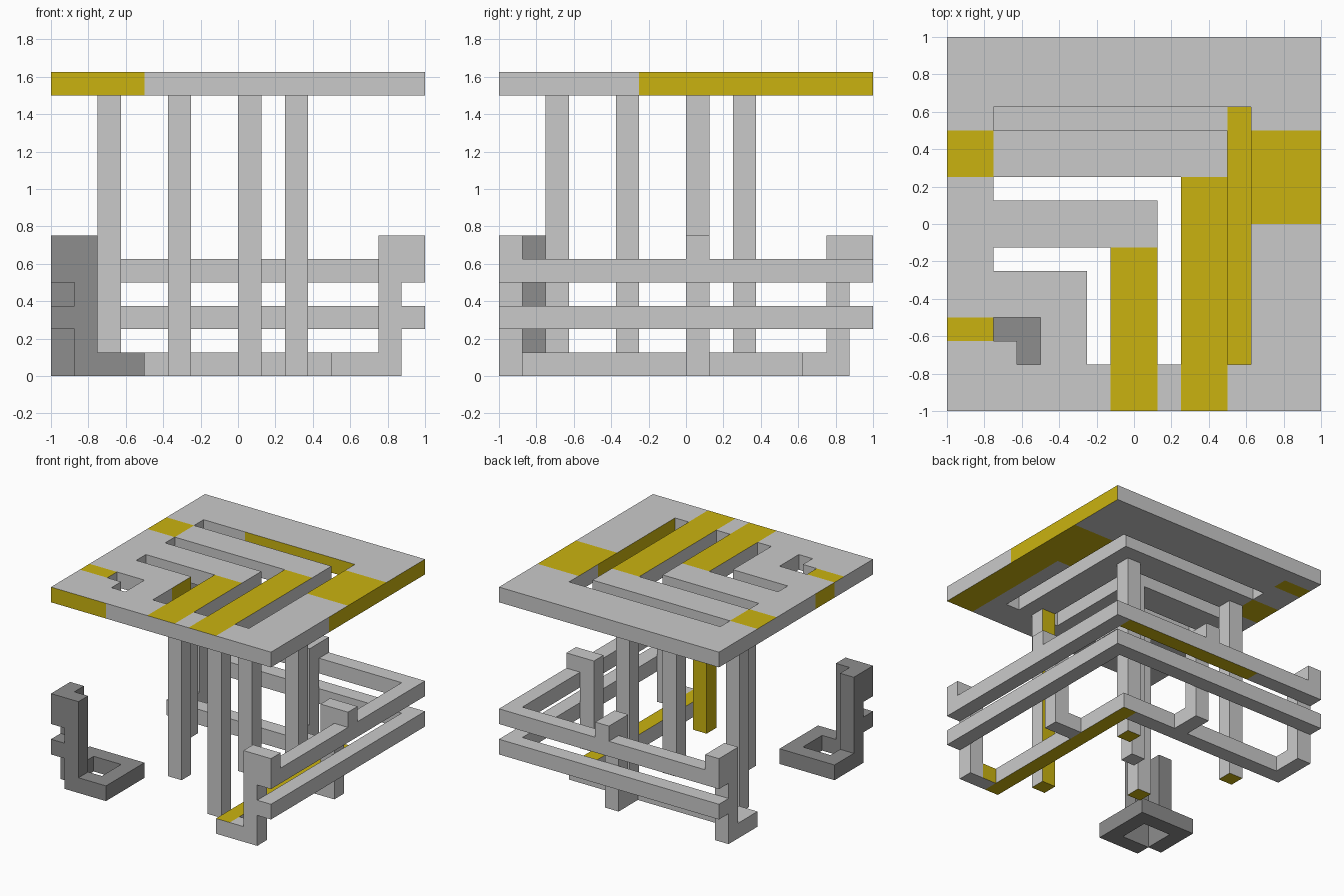
import bpy, bmesh, math
from mathutils import Vector

cube = bpy.data.objects.get("Cube")
if cube:
    bpy.data.objects.remove(cube, do_unlink=True)

U = 0.125  # grid module; all parts are laid out in modules from the front right corner


def material(name, rgb):
    m = bpy.data.materials.new(name)
    m.use_nodes = True
    m.diffuse_color = (*rgb, 1)
    bsdf = next(n for n in m.node_tree.nodes if n.type == 'BSDF_PRINCIPLED')
    bsdf.inputs["Base Color"].default_value = (*rgb, 1)
    return m


GREY = material("light_grey", (0.59, 0.59, 0.59))
DARK = material("dark_grey", (0.27, 0.27, 0.27))
YELLOW = material("mustard_yellow", (0.59, 0.45, 0.005))

DIRS = {'+x': (1, 0, 0), '-x': (-1, 0, 0), '+y': (0, 1, 0),
        '-y': (0, -1, 0), '+z': (0, 0, 1), '-z': (0, 0, -1)}


def cells(*boxes):
    """Grid cells filled by boxes (x0, x1, y0, y1, z0, z1)."""
    return {(x, y, z) for a, b, c, d, e, f in boxes
            for x in range(a, b) for y in range(c, d) for z in range(e, f)}


def mirrored(*boxes):
    """The boxes plus their copies across the plan diagonal."""
    return list(boxes) + [(c, d, a, b, e, f) for a, b, c, d, e, f in boxes]


def build(name, filled, base, paint=()):
    """Skin the filled cells; paint holds (direction, box) rules for yellow."""
    bm = bmesh.new()
    verts = {}

    def vert(p):
        key = tuple(round(c) for c in p)
        if key not in verts:
            verts[key] = bm.verts.new(((key[0] - 8) * U, (key[1] - 8) * U, key[2] * U))
        return verts[key]

    for cell in filled:
        mid = Vector(cell) + Vector((0.5, 0.5, 0.5))
        for side, d in DIRS.items():
            if tuple(c + k for c, k in zip(cell, d)) in filled:
                continue
            n = Vector(d)
            s = Vector((d[1], d[2], d[0]))
            t = n.cross(s)
            c = mid + n / 2
            face = bm.faces.new([vert(c + (s * a + t * b) / 2)
                                 for a, b in ((-1, -1), (1, -1), (1, 1), (-1, 1))])
            face.material_index = int(any(
                side == ps and all(box[2 * i] <= c[i] <= box[2 * i + 1] for i in range(3))
                for ps, box in paint))
    bm.normal_update()
    # merge the cell faces into large flat panels
    bmesh.ops.dissolve_limit(bm, angle_limit=math.radians(1), verts=bm.verts[:],
                             edges=bm.edges[:], delimit={'MATERIAL'})
    mesh = bpy.data.meshes.new(name)
    bm.to_mesh(mesh)
    bm.free()
    mesh.materials.append(base)
    mesh.materials.append(YELLOW)
    ob = bpy.data.objects.new(name, mesh)
    bpy.context.collection.objects.link(ob)
    return ob


# Top slab with nested L-shaped slots
slots = mirrored((2, 13, 12, 13, 12, 13), (2, 10, 9, 10, 12, 13),
                 (2, 7, 6, 7, 12, 13), (2, 4, 3, 4, 12, 13))
slab_paint = [('+z', (a, b, c, d, 13, 13)) for a, b, c, d in (
    (0, 2, 10, 12), (0, 2, 3, 4), (13, 16, 8, 12), (7, 9, 0, 7), (10, 12, 0, 10))]
slab_paint += [('-z', (a, b, c, d, 12, 12)) for a, b, c, d in (
    (14, 16, 0, 12), (13, 14, 8, 12), (0, 2, 10, 12), (0, 2, 14, 15))]
slab_paint += [
    ('-y', (0, 4, 0, 0, 12, 13)), ('+x', (16, 16, 6, 16, 12, 13)),
    ('-x', (0, 0, 4, 6, 12, 13)),
    ('-y', (5, 13, 13, 13, 12, 13)), ('+x', (6, 6, 4, 6, 12, 13)),
    ('-x', (13, 13, 2, 10, 12, 13))]
build("top_slab", cells((0, 16, 0, 16, 12, 13)) - cells(*slots), GREY, slab_paint)

# Square columns under the slab
for name, x, y, sides in (("front_column", 10, 2, ('-z', '+y', '-x')),
                          ("inner_column", 5, 5, ('-z',)),
                          ("centre_column", 8, 8, ()),
                          ("rear_column", 10, 10, ('-z',)),
                          ("side_column", 2, 10, ('-z',))):
    everywhere = (0, 16, 0, 16, 0, 12)
    build(name, cells((x, x + 1, y, y + 1, 0, 12)), GREY,
          [(s, everywhere) for s in sides])

# L-shaped rail frame: two outer rails, posts and an inner base rail
frame = mirrored(
    (15, 16, 0, 16, 4, 5),    # upper rail
    (15, 16, 0, 16, 2, 3),    # lower rail
    (14, 15, 0, 1, 0, 6),     # end post
    (15, 16, 0, 1, 5, 6),     # end post cap
    (14, 15, 8, 9, 0, 6),     # middle post
    (15, 16, 8, 9, 5, 6),     # middle post cap
    (13, 15, 8, 9, 0, 1),     # middle foot
    (12, 15, 0, 1, 0, 1),     # end foot
    (12, 13, 0, 13, 0, 1))    # base rail
build("rail_frame", cells(*frame), GREY, [
    ('+z', (12, 13, 0, 13, 1, 1)), ('-z', (12, 13, 0, 13, 0, 0)),
    ('+y', (13, 14, 1, 1, 0, 1)), ('-z', (5, 15, 15, 16, 4, 4))])

# Dark corner hook: split post on an open square foot
hook = mirrored(
    (1, 2, 0, 1, 0, 6),       # post
    (0, 1, 0, 1, 4, 6),       # upper link
    (0, 1, 0, 1, 2, 3),       # lower link
    (1, 4, 0, 1, 0, 1),       # outer foot bar
    (3, 4, 0, 4, 0, 1))       # inner foot bar
build("corner_hook", cells(*hook), DARK)
